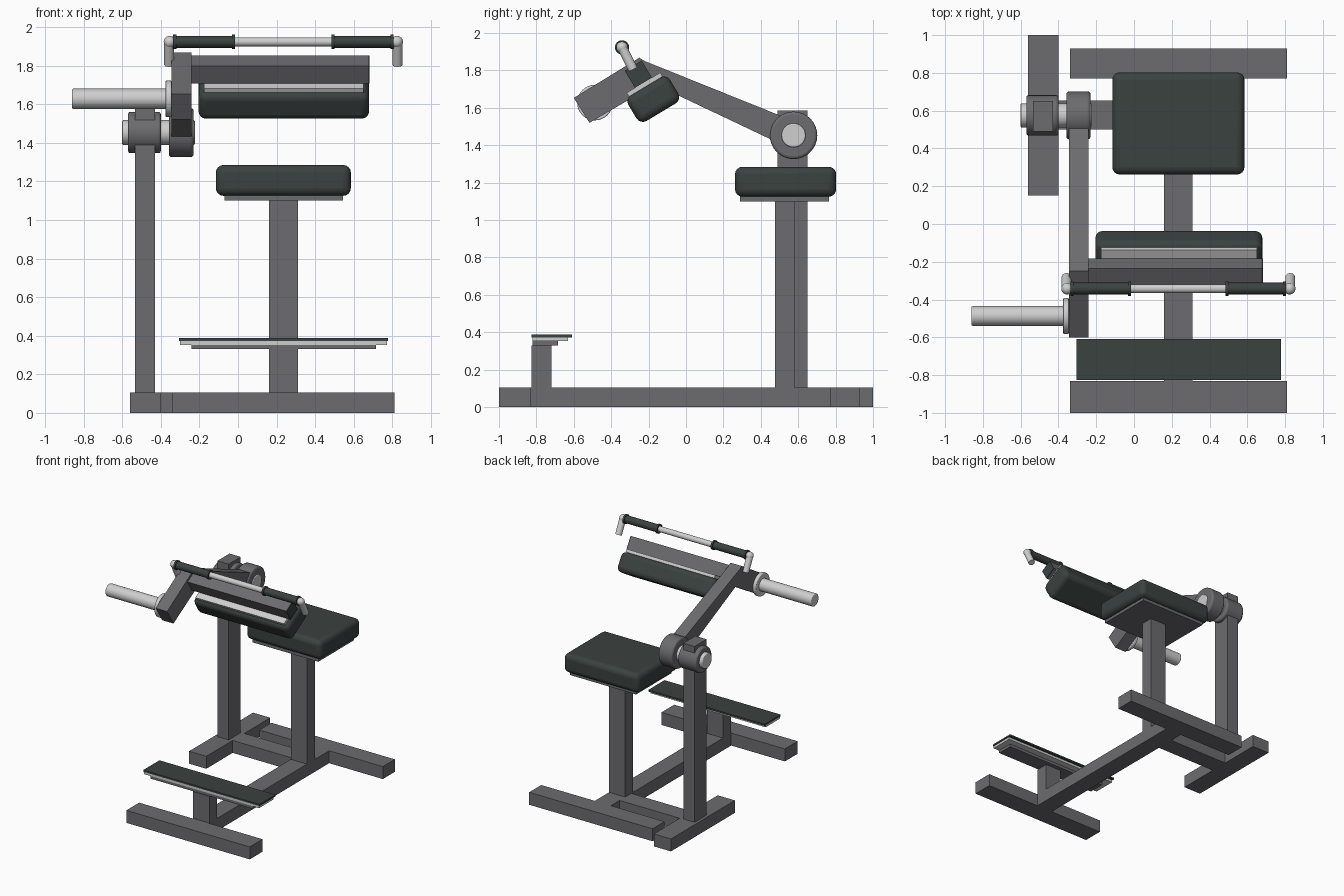
import bpy, bmesh, math
from mathutils import Vector, Matrix

if "Cube" in bpy.data.objects:
    bpy.data.objects.remove(bpy.data.objects["Cube"])


def material(name, color):
    m = bpy.data.materials.new(name)
    m.diffuse_color = (*color, 1)
    m.use_nodes = True
    m.node_tree.nodes["Principled BSDF"].inputs["Base Color"].default_value = m.diffuse_color
    return m


FRAME = material("frame grey", (0.15, 0.15, 0.16))
DARK = material("dark padding", (0.043, 0.054, 0.051))
LIGHT = material("light metal", (0.62, 0.62, 0.62))


def finish(name, bm, mat, bevel=0.0, segments=4, smooth=False):
    bmesh.ops.recalc_face_normals(bm, faces=bm.faces)
    me = bpy.data.meshes.new(name)
    bm.to_mesh(me)
    bm.free()
    me.materials.append(mat)
    ob = bpy.data.objects.new(name, me)
    bpy.context.collection.objects.link(ob)
    if bevel:
        mod = ob.modifiers.new("rounding", "BEVEL")
        mod.width, mod.segments = bevel, segments
        mod.limit_method, mod.angle_limit = "ANGLE", math.radians(40)
    if smooth:
        bpy.context.view_layer.objects.active = ob
        ob.select_set(True)
        bpy.ops.object.shade_smooth_by_angle(angle=math.radians(35))
        ob.select_set(False)
    return ob


def box(name, x, y, z, mat=FRAME, bevel=0.0):
    """Box from (min, max) pairs."""
    bm = bmesh.new()
    bmesh.ops.create_cube(bm, size=1)
    for v in bm.verts:
        v.co = Vector([(r[0] + r[1]) / 2 + c * (r[1] - r[0]) for c, r in zip(v.co, (x, y, z))])
    return finish(name, bm, mat, bevel, smooth=bevel > 0)


def rod(name, a, b, radius, mat=LIGHT, bevel=0.0, sides=32):
    """Cylinder between two points."""
    a, b = Vector(a), Vector(b)
    bm = bmesh.new()
    m = Matrix.Translation((a + b) / 2) @ (b - a).to_track_quat("Z", "Y").to_matrix().to_4x4()
    bmesh.ops.create_cone(bm, cap_ends=True, segments=sides, radius1=radius, radius2=radius,
                          depth=(b - a).length, matrix=m)
    return finish(name, bm, mat, bevel, 3, True)


def tilted(name, x, y, z, mat, bevel=0.0):
    """Box in the tilted space of the pad carrier."""
    ob = box(name, x, y, z, mat, bevel)
    ob.matrix_world = Matrix.Translation((0, -0.255, 1.78)) @ Matrix.Rotation(math.radians(31), 4, "X")
    return ob


# Base beams
H = (0, 0.105)
box("front_foot", (-0.34, 0.81), (-1.0, -0.83), H)
box("rear_foot", (-0.34, 0.81), (0.77, 0.93), H)
box("base_spine", (0.16, 0.31), (-0.83, 0.77), H)
box("side_foot", (-0.56, -0.40), (0.15, 1.0), H)
box("side_connector", (-0.40, 0.16), (0.50, 0.655), H)

# Posts
box("seat_post", (0.16, 0.31), (0.475, 0.58), (0.105, 1.10))
box("pivot_post", (-0.535, -0.43), (0.49, 0.65), (0.105, 1.585))
box("step_post", (0.16, 0.31), (-0.825, -0.72), (0.105, 0.33))

# Seat
box("seat_plate", (-0.07, 0.545), (0.29, 0.765), (1.10, 1.128))
box("seat_cushion", (-0.115, 0.585), (0.262, 0.803), (1.125, 1.285), DARK, 0.04)

# Foot step
box("step_bracket", (-0.24, 0.715), (-0.82, -0.685), (0.33, 0.353))
box("step_plate", (-0.30, 0.772), (-0.822, -0.63), (0.353, 0.373), LIGHT)
box("step_tread", (-0.305, 0.778), (-0.825, -0.61), (0.373, 0.387), DARK)

# Pivot
PY, PZ = 0.575, 1.453
rod("pivot_bearing", (-0.57, PY, PZ), (-0.40, PY, PZ), 0.107, FRAME, 0.012)
rod("arm_hub", (-0.358, PY, PZ), (-0.23, PY, PZ), 0.127, FRAME, 0.015)
rod("pivot_shaft", (-0.60, PY, PZ), (-0.224, PY, PZ), 0.064, LIGHT, 0.006)

# Bent lever arm, extruded from its side profile
profile = [(-0.516, 1.52), (-0.60, 1.653), (-0.25, 1.868), (-0.22, 1.85),
           (0.60, 1.52), (0.545, 1.388), (-0.165, 1.725)]
bm = bmesh.new()
face = bm.faces.new([bm.verts.new((-0.345, y, z)) for y, z in profile])
ext = bmesh.ops.extrude_face_region(bm, geom=[face])
bmesh.ops.translate(bm, vec=(0.105, 0, 0),
                    verts=[v for v in ext["geom"] if isinstance(v, bmesh.types.BMVert)])
finish("lever_arm", bm, FRAME)

# Pad carrier with its pad
tilted("pad_beam", (-0.24, 0.675), (-0.053, 0.053), (-0.053, 0.053), FRAME)
tilted("beam_end_cap", (0.675, 0.682), (-0.053, 0.053), (-0.053, 0.053), DARK)
tilted("pad_plate", (-0.175, 0.65), (-0.105, 0.105), (-0.077, -0.053), LIGHT)
tilted("thigh_pad", (-0.205, 0.68), (-0.13, 0.13), (-0.237, -0.075), DARK, 0.04)

# Weight peg
rod("peg_collar", (-0.375, -0.487, 1.628), (-0.345, -0.487, 1.628), 0.095, LIGHT, 0.006)
rod("weight_peg", (-0.86, -0.487, 1.628), (-0.37, -0.487, 1.628), 0.052, LIGHT, 0.006)

# Handlebar, mirrored about its middle
HY, HZ, MID = -0.342, 1.923, 0.235
rod("handle_bar", (-0.355, HY, HZ), (0.825, HY, HZ), 0.023)
for side, s in (("left", -1), ("right", 1)):
    def at(d, y=HY, z=HZ):
        return (MID + s * d, y, z)
    rod(side + "_grip", at(0.255), at(0.565), 0.031, DARK)
    for part, d in (("inner", 0.25), ("outer", 0.555)):
        rod(f"{side}_{part}_grip_ring", at(d), at(d + 0.016), 0.038, DARK)
    rod(side + "_handle_stem", at(0.592), at(0.592, -0.283, 1.805), 0.026)
    bm = bmesh.new()
    bmesh.ops.create_uvsphere(bm, u_segments=24, v_segments=12, radius=0.031,
                              matrix=Matrix.Translation(at(0.589)))
    finish(side + "_handle_elbow", bm, LIGHT, smooth=True)
